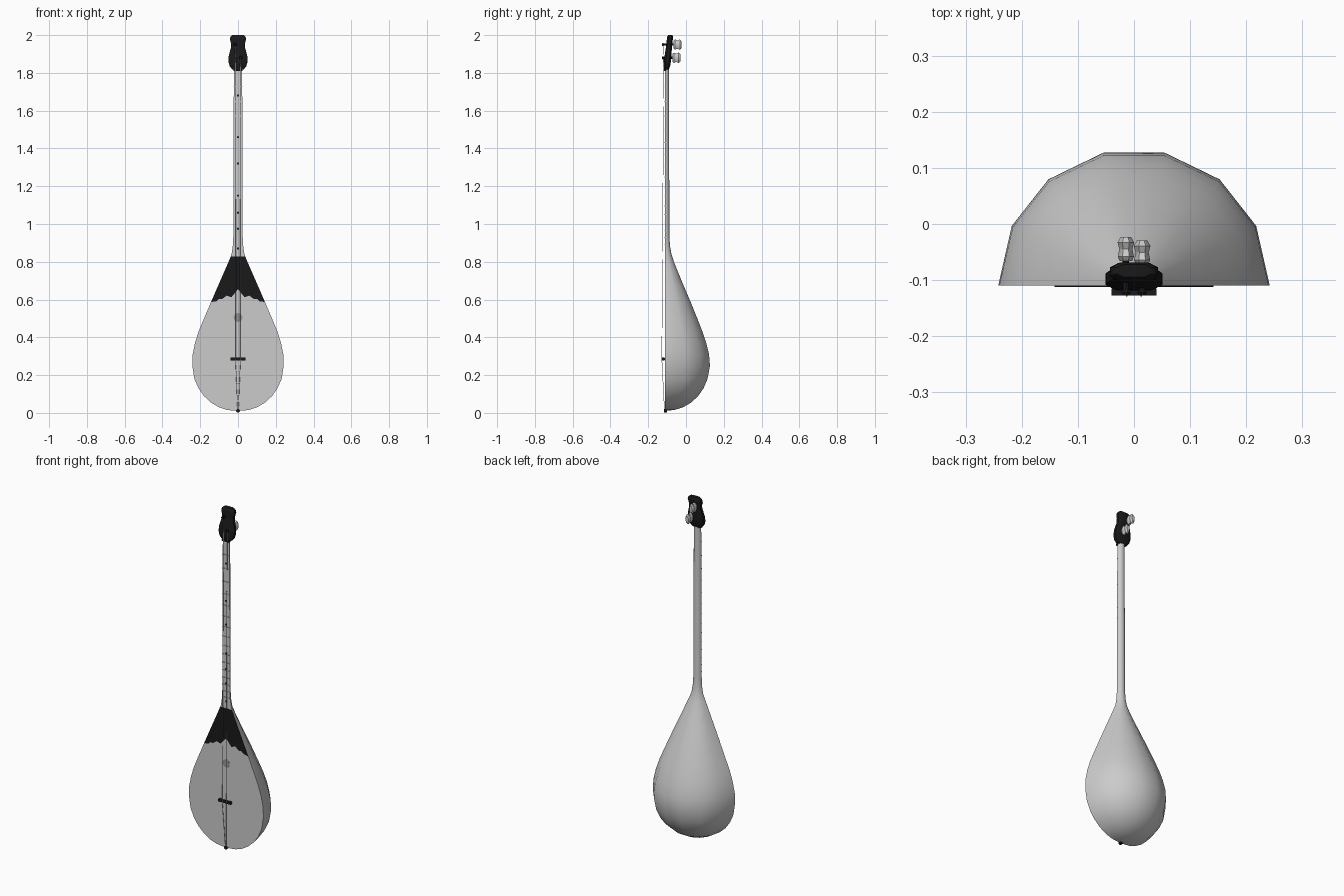
import bpy, bmesh, math
from mathutils import Vector

if "Cube" in bpy.data.objects:
    bpy.data.objects.remove(bpy.data.objects["Cube"])


def material(name, v):
    m = bpy.data.materials.new(name)
    m.diffuse_color = (v, v, v, 1)
    m.use_nodes = True
    m.node_tree.nodes["Principled BSDF"].inputs["Base Color"].default_value = m.diffuse_color
    return m


black = material("black_wood", 0.01)
dark = material("hole_grey", 0.3)


def finish(name, bm, mat=None, angle=None):
    bmesh.ops.recalc_face_normals(bm, faces=bm.faces)
    me = bpy.data.meshes.new(name)
    bm.to_mesh(me)
    bm.free()
    ob = bpy.data.objects.new(name, me)
    bpy.context.collection.objects.link(ob)
    if mat:
        me.materials.append(mat)
    if angle:
        bpy.ops.object.select_all(action='DESELECT')
        ob.select_set(True)
        bpy.context.view_layer.objects.active = ob
        bpy.ops.object.shade_smooth_by_angle(angle=math.radians(angle))
    return ob


def loft(name, rings, mat=None, angle=None):
    bm = bmesh.new()
    loops = [[bm.verts.new(p) for p in r] for r in rings]
    n = len(loops[0])
    for a, b in zip(loops, loops[1:]):
        for i in range(n):
            j = (i + 1) % n
            bm.faces.new((a[i], a[j], b[j], b[i]))
    bm.faces.new(loops[0])
    bm.faces.new(loops[-1])
    return finish(name, bm, mat, angle)


def box(name, center, size, mat=None):
    bm = bmesh.new()
    bmesh.ops.create_cube(bm, size=1)
    for v in bm.verts:
        v.co = Vector(center) + Vector([c * s for c, s in zip(v.co, size)])
    return finish(name, bm, mat)


def lathe(name, x, z, profile, sides=12, mat=None, zscale=1, angle=None):
    # turned part around an axis along y; profile is (y, radius)
    rings = [[(x + r * math.cos(2 * math.pi * (i + .5) / sides), y,
               z + zscale * r * math.sin(2 * math.pi * (i + .5) / sides)) for i in range(sides)]
             for y, r in profile]
    return loft(name, rings, mat, angle)


def rod(name, a, b, r, sides=6, mat=None):
    a, b = Vector(a), Vector(b)
    q = (b - a).to_track_quat('Z', 'Y')
    circle = [q @ Vector((r * math.cos(2 * math.pi * i / sides),
                          r * math.sin(2 * math.pi * i / sides), 0)) for i in range(sides)]
    return loft(name, [[p + c for c in circle] for p in (a, b)], mat)


# bowl body and neck: stations of z, half width, depth behind the flat front
FRONT = -0.11
section = [(1, 0), (.9, .45), (.63, .8), (.226, 1)]
section += [(-x, y) for x, y in reversed(section)]
stations = [(.012, .025, .015), (.016, .06, .05), (.03, .102, .095), (.055, .143, .138),
            (.09, .181, .175), (.13, .209, .203), (.18, .231, .224), (.25, .242, .237),
            (.31, .24, .232), (.37, .228, .217), (.43, .209, .197), (.50, .18, .17),
            (.587, .143, .135), (.67, .107, .099), (.75, .072, .066), (.80, .05, .046),
            (.84, .034, .033), (.88, .028, .026), (.93, .025, .022), (1.825, .022, .02)]
loft("body_and_neck", [[(w * x, FRONT + d * y, z) for x, y in section] for z, w, d in stations],
     angle=50)

# dark scalloped cover plate at the top of the soundboard
edge = [(.037, .828), (.142, .587), (.115, .591), (.10, .604), (.085, .602),
        (.06, .621), (.035, .612), (0, .655)]
outline = edge + [(-x, z) for x, z in reversed(edge[:-1])]
loft("cover_plate", [[(x, y, z) for x, z in outline] for y in (FRONT - .002, FRONT + .001)], black)

# sound hole disc
lathe("sound_hole", 0, .505, [(FRONT - .001, .023), (FRONT + .001, .023)], 24, dark)

# chromatic frets and marker dots
BRIDGE, NUT = .285, 1.815
for n in range(1, 17):
    z = BRIDGE + (NUT - BRIDGE) * 2 ** (-n / 12)
    box(f"fret_{n}", (0, FRONT - .001, z), (.047, .004, .004))
for i, z in enumerate((1.68, 1.46, 1.32, 1.15, 1.06, .975, .87)):
    lathe(f"marker_dot_{i}", 0, z, [(FRONT - .0015, .006), (FRONT + .001, .006)], 12, black)

# nut, bridge and end pin
box("nut", (0, FRONT - .003, NUT), (.046, .012, .008), black)
box("bridge", (0, -.121, BRIDGE), (.08, .012, .014), black)
for s in (-1, 1):
    box("bridge_foot", (s * .03, -.113, BRIDGE), (.016, .008, .012), black)
lathe("end_pin", 0, .011, [(-.117, .006), (-.116, .01), (-.1, .01)], 10, black)

# tilted headstock with chamfered edges: z, half width, half thickness
head = [(1.818, .03, .013), (1.835, .044, .017), (1.86, .051, .019), (1.89, .049, .018),
        (1.935, .037, .016), (1.96, .038, .016), (1.98, .043, .016), (1.993, .039, .015),
        (2.0, .03, .011)]
octagon = [(.65, -1), (1, -.5), (1, .5), (.65, 1), (-.65, 1), (-1, .5), (-1, -.5), (-.65, -1)]
loft("headstock", [[(w * x, -.103 + (z - 1.82) * .11 + t * y, z) for x, y in octagon]
                   for z, w, t in head], black, 40)

# tuning pegs: oval knob behind, shaft through the head, strings across the neck
for side, z, dy in ((-1, 1.95, 0), (1, 1.88, -.006)):
    x = side * .0145
    lathe("peg_knob", x, z, [(-.066 + dy, .012), (-.058 + dy, .0155), (-.045 + dy, .0125),
                             (-.033 + dy, .016), (-.023 + dy, .010)], 8, zscale=1.9, angle=30)
    rod("peg_shaft", (x, -.124, z), (x, -.06 + dy, z), .006, 8, black)
    lathe("peg_collar", x, z, [(-.126, .007), (-.122, .009), (-.118, .007)], 8, black)
    rod("string", (side * .013, -.128, BRIDGE), (side * .012, -.118, NUT), .0013)
    rod("head_string", (side * .012, -.118, NUT), (x, -.12, z), .0013)
    rod("tail_string", (side * .013, -.128, BRIDGE), (side * .002, -.114, .015), .0013)
